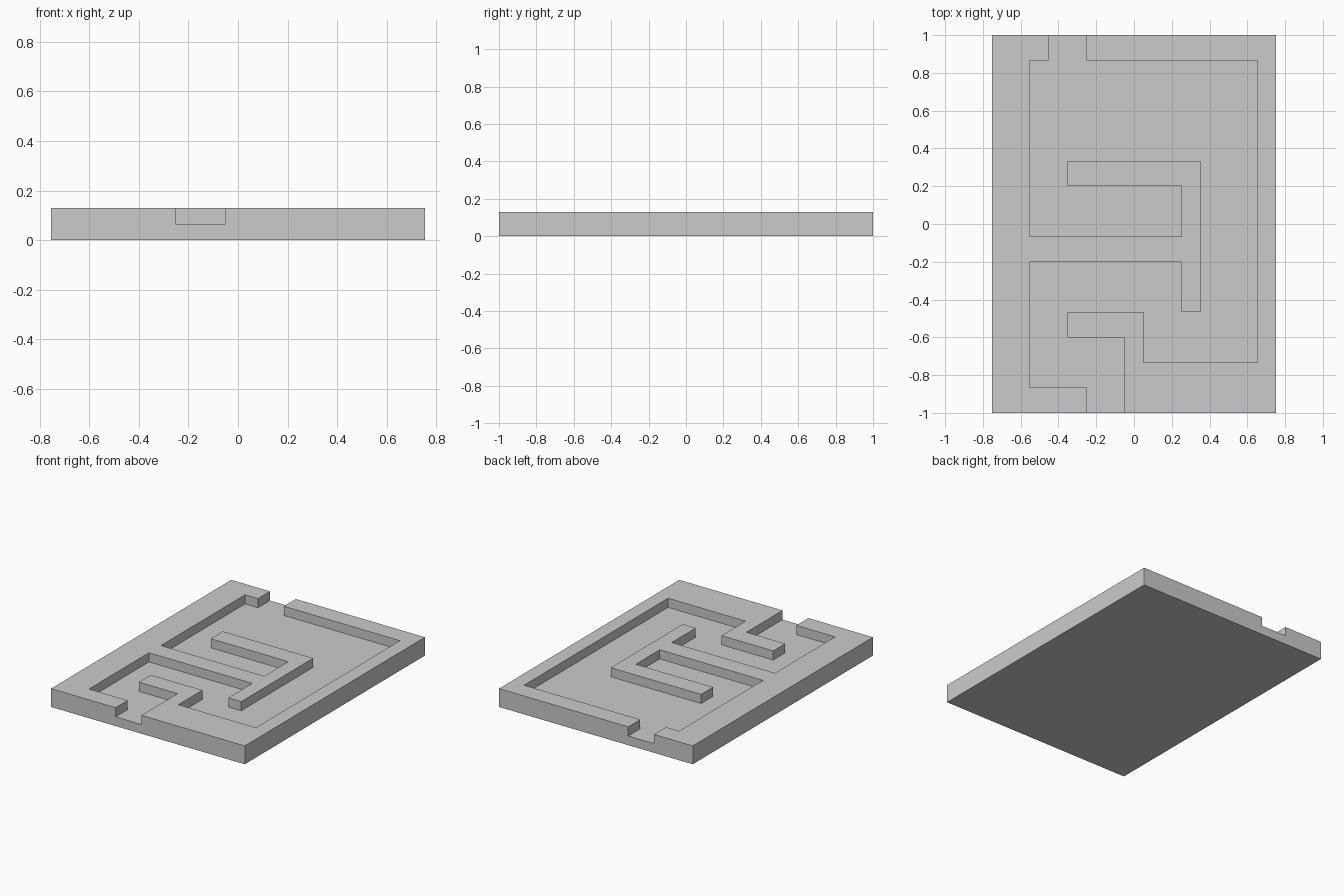
import bpy, bmesh

if "Cube" in bpy.data.objects:
    bpy.data.objects.remove(bpy.data.objects["Cube"])

# The maze lies on a 15 x 15 grid of cells
CELLS = 15
CELL_X, CELL_Y = 1.506 / CELLS, 2.0 / CELLS
HEIGHT, FLOOR = 0.129, 0.0645


def prism(name, outline, z0, z1):
    """Extrude an outline given in grid cells from z0 up to z1."""
    bm = bmesh.new()
    verts = [bm.verts.new(((c - CELLS / 2) * CELL_X, (r - CELLS / 2) * CELL_Y, z0))
             for c, r in outline]
    face = bm.faces.new(verts)
    top = bmesh.ops.extrude_face_region(bm, geom=[face], use_keep_orig=True)["geom"]
    bmesh.ops.translate(bm, vec=(0, 0, z1 - z0),
                        verts=[g for g in top if isinstance(g, bmesh.types.BMVert)])
    bmesh.ops.recalc_face_normals(bm, faces=bm.faces)
    mesh = bpy.data.meshes.new(name)
    bm.to_mesh(mesh)
    bm.free()
    obj = bpy.data.objects.new(name, mesh)
    bpy.context.collection.objects.link(obj)
    return obj


# Solid board
board = prism("maze_board", [(0, 0), (15, 0), (15, 15), (0, 15)], 0, HEIGHT)

# Channel: right wall from front gate to back gate, then left wall back again
right_wall = [(7, -1), (7, 3), (4, 3), (4, 4), (8, 4), (8, 2),
              (14, 2), (14, 14), (5, 14), (5, 16)]
left_wall = [(3, 16), (3, 14), (2, 14), (2, 7), (10, 7), (10, 9), (4, 9), (4, 10),
             (11, 10), (11, 4), (10, 4), (10, 6), (2, 6), (2, 1), (5, 1), (5, -1)]
channel = prism("channel_cutter", right_wall + left_wall, FLOOR, HEIGHT + 0.1)
channel.hide_render = True

# Carve the channel into the board
cut = board.modifiers.new("carve_channel", "BOOLEAN")
cut.operation = "DIFFERENCE"
cut.solver = "EXACT"
cut.object = channel
bpy.context.view_layer.objects.active = board
bpy.ops.object.modifier_apply(modifier=cut.name)
bpy.data.objects.remove(channel)
